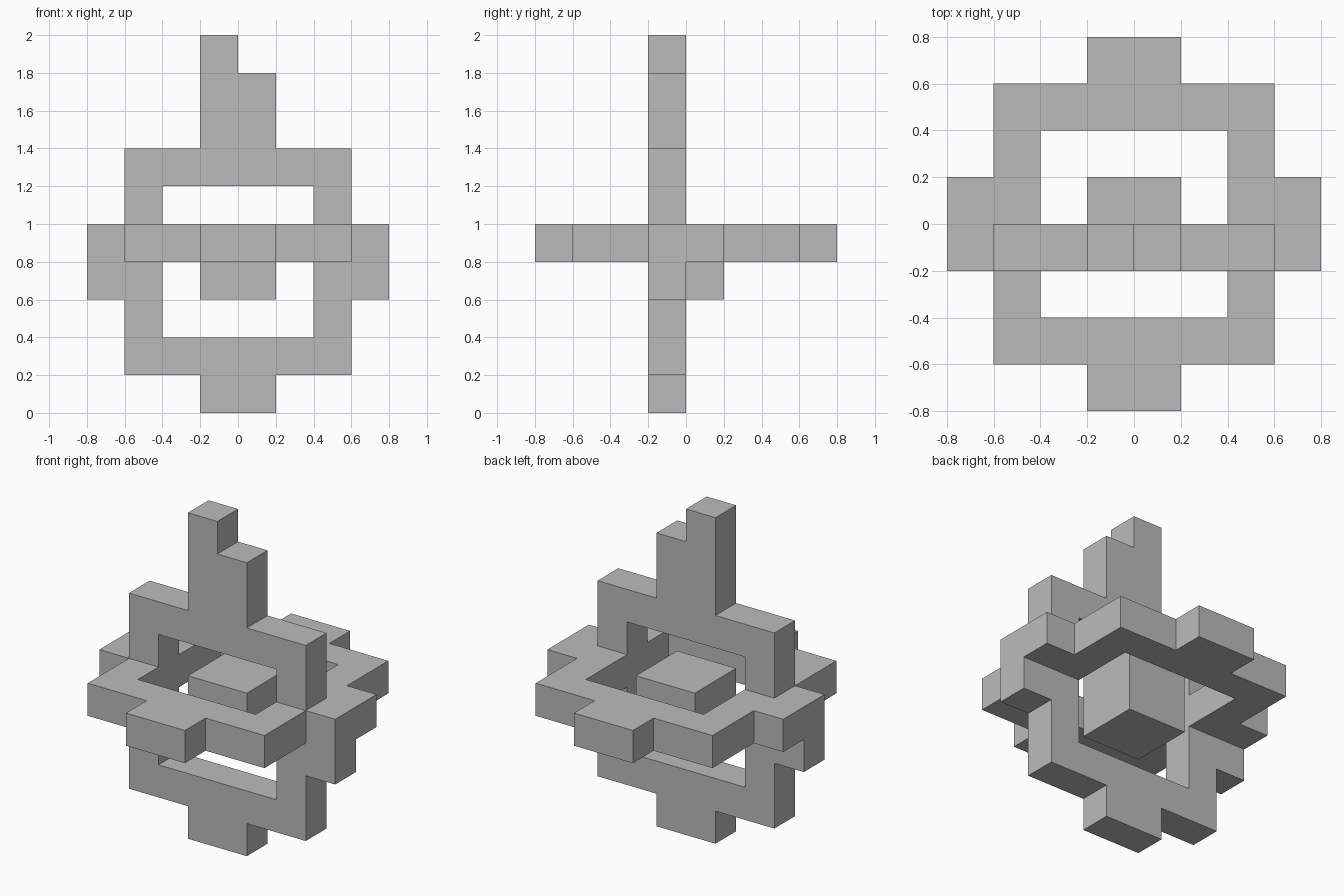
import bpy, bmesh
from mathutils import Vector

if "Cube" in bpy.data.objects:
    bpy.data.objects.remove(bpy.data.objects["Cube"])

U = 0.2  # block edge length

grey = bpy.data.materials.new("plain grey")
grey.diffuse_color = (0.5, 0.5, 0.5, 1)
grey.use_nodes = True
grey.node_tree.nodes["Principled BSDF"].inputs["Base Color"].default_value = grey.diffuse_color

# Half-profile shared by both rings: (inner, outer) column range per row, mirrored in x
RING = [(0, 1), (0, 3), (2, 3), (2, 4), (2, 4), (2, 3), (0, 3), (0, 1)]


def ring_cells(place):
    cells = set()
    for row, (a, b) in enumerate(RING):
        for i in range(a, b):
            cells |= {place(i, row), place(-1 - i, row)}
    return cells


# Flat ring one block thick, lying at mid height
flat_ring = ring_cells(lambda x, r: (x, r - 4, 4))

# Upright ring, whose side tabs share blocks with the flat ring
upright_ring = ring_cells(lambda x, r: (x, -1, r)) - flat_ring

# Stepped spire on top of the upright ring
spire = {(-1, -1, 8), (0, -1, 8), (-1, -1, 9)}

# Floating cube in the middle
core = {(x, y, z) for x in (-1, 0) for y in (-1, 0) for z in (3, 4)}

parts = {"flat_ring": flat_ring, "upright_ring": upright_ring,
         "spire": spire, "core_cube": core}
solid = set().union(*parts.values())


def build(name, cells):
    """Skin a set of blocks, leaving out faces hidden between blocks."""
    bm = bmesh.new()
    for c in sorted(cells):
        for axis in range(3):
            for side in (0, 1):
                n = list(c)
                n[axis] += 2 * side - 1
                if tuple(n) in solid:
                    continue
                p, q = (axis + 1) % 3, (axis + 2) % 3
                loop = []
                for dp, dq in ((0, 0), (1, 0), (1, 1), (0, 1)):
                    v = Vector(c)
                    v[axis] += side
                    v[p] += dp
                    v[q] += dq
                    loop.append(bm.verts.new(v * U))
                bm.faces.new(loop if side else loop[::-1])
    bmesh.ops.remove_doubles(bm, verts=bm.verts, dist=1e-4)
    mesh = bpy.data.meshes.new(name)
    bm.to_mesh(mesh)
    bm.free()
    mesh.materials.append(grey)
    bpy.context.collection.objects.link(bpy.data.objects.new(name, mesh))


for name, cells in parts.items():
    build(name, cells)
